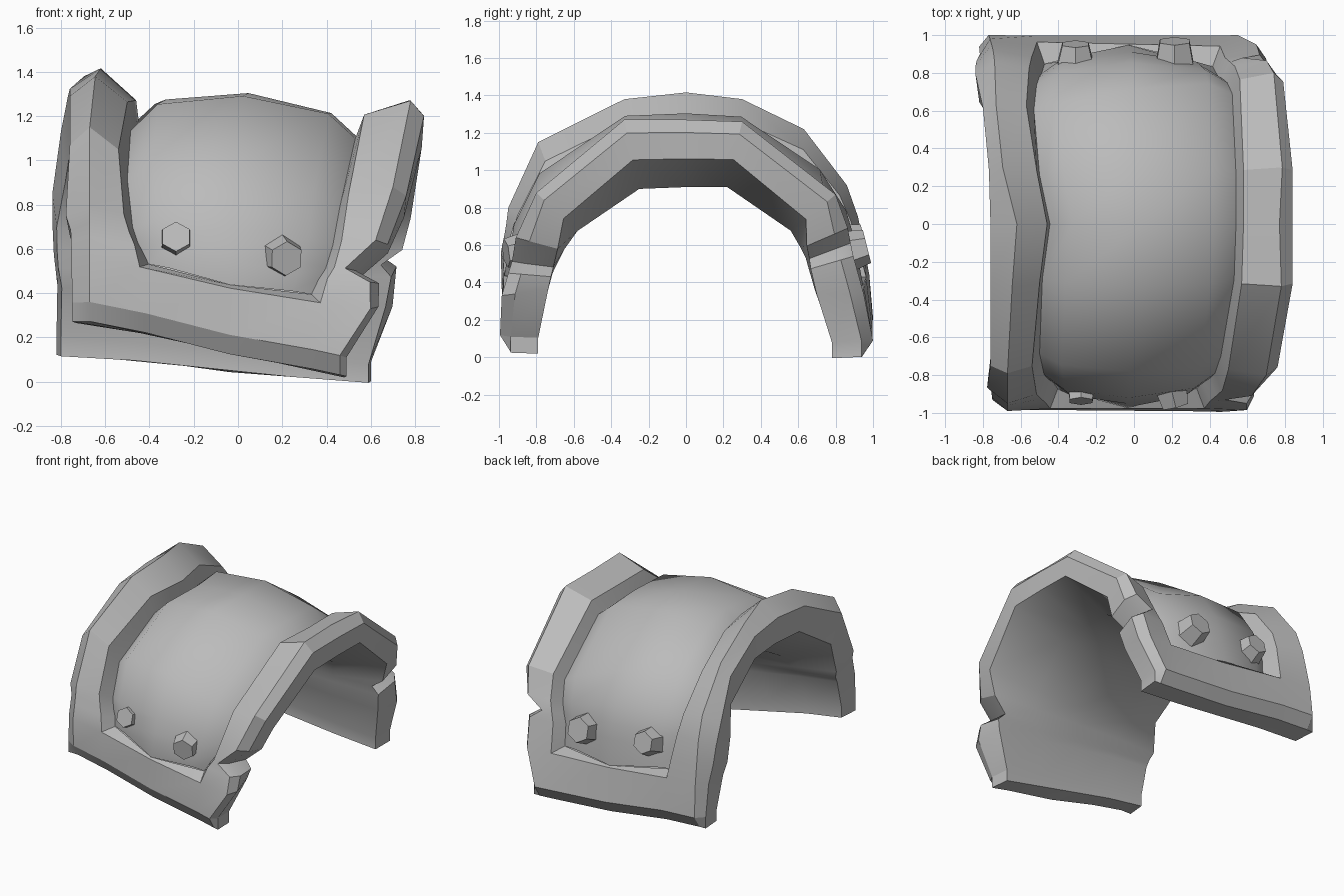
import bpy, bmesh, math
from mathutils import Vector

if "Cube" in bpy.data.objects:
    bpy.data.objects.remove(bpy.data.objects["Cube"])

steel = bpy.data.materials.new("worn_steel_grey")
steel.diffuse_color = (0.5, 0.5, 0.5, 1)
steel.use_nodes = True
steel.node_tree.nodes["Principled BSDF"].inputs["Base Color"].default_value = steel.diffuse_color

# Arch profiles (y, z) from the front foot over the top to the back foot
LEFT = [(-.985, .36), (-.99, .56), (-.97, .66), (-.96, .72), (-.95, .8), (-.79, 1.15), (-.33, 1.38), (0, 1.42),
        (.3, 1.38), (.63, 1.22), (.86, .92), (.92, .75), (.95, .6), (.98, .44), (1, .21)]
RIGHT = [(-.995, .11), (-.985, .33), (-.95, .45), (-.93, .51), (-.91, .64), (-.8, .88), (-.33, 1.27), (0, 1.27),
         (.3, 1.26), (.8, .87), (.865, .69), (.88, .61), (.895, .54), (.95, .34), (1, .09)]
INNER = [(-.79, .1), (-.73, .36), (-.71, .43), (-.69, .48), (-.65, .57), (-.58, .67), (-.25, .9), (0, .91),
         (.22, .91), (.56, .67), (.61, .58), (.64, .52), (.655, .47), (.69, .34), (.78, .08)]
ROWS = len(LEFT)

# x of each lengthwise rail at front foot, front knee, top, back knee, back foot
RAILS = {
    "left_edge": (-.75, -.76, -.76, -.80, -.82),
    "left_ridge": (-.67, -.67, -.62, -.73, -.77),
    "left_lip": (-.42, -.54, -.46, -.57, -.50),
    "right_lip": (.34, .50, .58, .56, .43),
    "right_ridge": (.46, .70, .77, .74, .55),
    "right_edge": (.49, .76, .84, .79, .60),
}
KEYS = (0, 5, 7, 9, 14)
# sideways offsets: notches in the right rim, dents in the left rim, fuller top
NOTCH = {1: .09, 2: .04, 3: -.12, 4: -.03, 11: -.09, 12: .04, 13: .06}
OFFSET = {
    "left_edge": {4: -.02, 8: .012, 10: -.035, 11: -.03, 12: -.02},
    "left_ridge": {8: -.02},
    "right_lip": {6: .03, 8: .01},
    "right_ridge": {6: .045, 8: .03},
    "right_edge": {6: .04, 8: .025},
}


def rail_x(name, r, notched=True):
    xs = RAILS[name]
    for i in range(4):
        if r <= KEYS[i + 1]:
            f = (r - KEYS[i]) / (KEYS[i + 1] - KEYS[i])
            x = xs[i] + (xs[i + 1] - xs[i]) * f
            break
    if notched and name in ("right_ridge", "right_edge"):
        x += NOTCH.get(r, 0)
    return x + OFFSET.get(name, {}).get(r, 0)


def point(r, x, depth, drop=0):
    """Point on row r: depth 0 is the outer hull, 1 the inner hull."""
    t = min(1, max(0, (x + .65) / 1.15))
    k = min(r, ROWS - 1 - r)
    left, right = Vector(LEFT[r]), Vector(RIGHT[r])
    outer = left.lerp(right, t)
    inner = Vector(INNER[r])
    inner.y += (left.y - right.y) * (1 - t) * max(0, 1 - .16 * k)
    p = outer.lerp(inner, depth)
    return Vector((x, p.x, p.y - drop))


def section(r, end=False):
    """Closed cross-section of the shell."""
    k = min(r, ROWS - 1 - r)
    x = {n: rail_x(n, r) for n in RAILS}
    rim = (1, .97, .95, .92, .86, .66, .58, .58)[k]
    side = .28 if k < 5 else .19
    plain = rail_x("right_edge", r, False)
    inner_right = x["right_edge"] - .01 + (plain - x["right_edge"]) * .35
    cols = [(x["left_edge"], side), (x["left_ridge"], 0), (x["left_lip"], .01 + .035 * k),
            (x["right_lip"], .01 + .027 * k), (x["right_ridge"], 0), (x["right_edge"], side),
            (inner_right, rim)]
    span = plain - x["left_edge"]
    cols += [(x["left_edge"] + span * f, 1) for f in (.75, .5, .25)]
    cols.append((x["left_edge"] + .02, rim))
    if end:
        return [point(r, cx, max(d, .27), .085) for cx, d in cols]
    return [point(r, cx, d) for cx, d in cols]


def finish(bm, name, angle):
    bmesh.ops.recalc_face_normals(bm, faces=bm.faces)
    me = bpy.data.meshes.new(name)
    bm.to_mesh(me)
    bm.free()
    ob = bpy.data.objects.new(name, me)
    bpy.context.collection.objects.link(ob)
    me.materials.append(steel)
    bpy.ops.object.select_all(action="DESELECT")
    ob.select_set(True)
    bpy.context.view_layer.objects.active = ob
    bpy.ops.object.shade_smooth_by_angle(angle=math.radians(angle))
    return ob


# Panel rows and columns: sunk border, domed middle
PANEL_ROWS = range(1, ROWS - 1)


def panel_row(r):
    k = min(r, ROWS - 1 - r)
    a, b = rail_x("left_lip", r) + (.04 if k < 6 else .015), rail_x("right_lip", r) - .04
    last = k == 1
    crown = .03 if k < 5 else .06
    depths = (.45, .38, .06, .38, .45) if last else (.5, .22, crown, .18, .46)
    pts = [point(r, a + (b - a) * v, d) for v, d in zip((0, .12, .5, .88, 1), depths)]
    if last:
        for p in pts:
            p.z += .02
        pts[2].z -= .02
    return pts


# Shell with thick bevelled rim and an opening for the panel
bm = bmesh.new()
rings = [section(0, True)] + [section(r) for r in range(ROWS)] + [section(ROWS - 1, True)]
rings = [[bm.verts.new(p) for p in ring] for ring in rings]
n = len(rings[0])
ring_total = n * len(rings)
# Extra centre points bend the foot borders slightly
mids = {}
for i in (0, 1, 2, ROWS - 1, ROWS, ROWS + 1):
    mids[i] = bm.verts.new((rings[i][2].co + rings[i][3].co) / 2 - Vector((0, 0, .015)))
for i in range(len(rings) - 1):
    for j in range(n):
        k = (j + 1) % n
        if j == 2:
            if i in mids and i + 1 in mids:
                bm.faces.new((rings[i][j], mids[i], mids[i + 1], rings[i + 1][j]))
                bm.faces.new((mids[i], rings[i][k], rings[i + 1][k], mids[i + 1]))
            continue
        bm.faces.new((rings[i][j], rings[i][k], rings[i + 1][k], rings[i + 1][j]))
for i in (0, ROWS + 1):
    ring = rings[i]
    for quad in ((0, 1, 9, 10), (1, 2, 8, 9), (3, 4, 6, 7), (4, 5, 6)):
        bm.faces.new([ring[q] for q in quad])
    bm.faces.new((ring[2], mids[i], ring[8]))
    bm.faces.new((mids[i], ring[3], ring[7], ring[8]))
# Step walls from the rim down to the panel
walls = []
for r in PANEL_ROWS:
    row = panel_row(r)
    walls.append((rings[r + 1][2], bm.verts.new(row[0]), bm.verts.new(row[-1]), rings[r + 1][3]))
for a, b in zip(walls, walls[1:]):
    bm.faces.new((a[0], a[1], b[1], b[0]))
    bm.faces.new((a[2], a[3], b[3], b[2]))
for w, i, r in ((walls[0], 2, 1), (walls[-1], ROWS - 1, ROWS - 2)):
    centre = bm.verts.new(panel_row(r)[2])
    bm.faces.new((w[0], w[1], centre, mids[i]))
    bm.faces.new((mids[i], centre, w[2], w[3]))
shell = finish(bm, "rimmed_shell", 24)
# Soft shading across the hollow inside
for e in shell.data.edges:
    if all(v < ring_total and 6 <= v % n <= 10 and n <= v < ring_total - n for v in e.vertices):
        if not all(v % n == 6 for v in e.vertices) and not all(v % n == 10 for v in e.vertices):
            e.use_edge_sharp = False

# Domed panel
bm = bmesh.new()
grid = [[bm.verts.new(p) for p in panel_row(r)] for r in PANEL_ROWS]
for a, b in zip(grid, grid[1:]):
    for j in range(4):
        bm.faces.new((a[j], a[j + 1], b[j + 1], b[j]))
finish(bm, "domed_panel", 60)

# Hexagonal rivets: position, axis, base radius, top radius, height
for name, pos, axis, base, top, height in (
        ("front_left_rivet", (-.28, -.885, .64), (0, -1, .3), .08, .07, .11),
        ("front_right_rivet", (.205, -.905, .565), (.25, -1, -.15), .1, .078, .12),
        ("back_left_rivet", (-.31, .885, .615), (0, 1, .25), .118, .08, .14),
        ("back_right_rivet", (.215, .9, .575), (0, 1, .25), .118, .09, .14)):
    bm = bmesh.new()
    bmesh.ops.create_cone(bm, cap_ends=True, segments=6, radius1=base, radius2=top, depth=height)
    ob = finish(bm, name, 20)
    ob.location = pos
    ob.rotation_euler = Vector(axis).to_track_quat("Z", "Y").to_euler()
